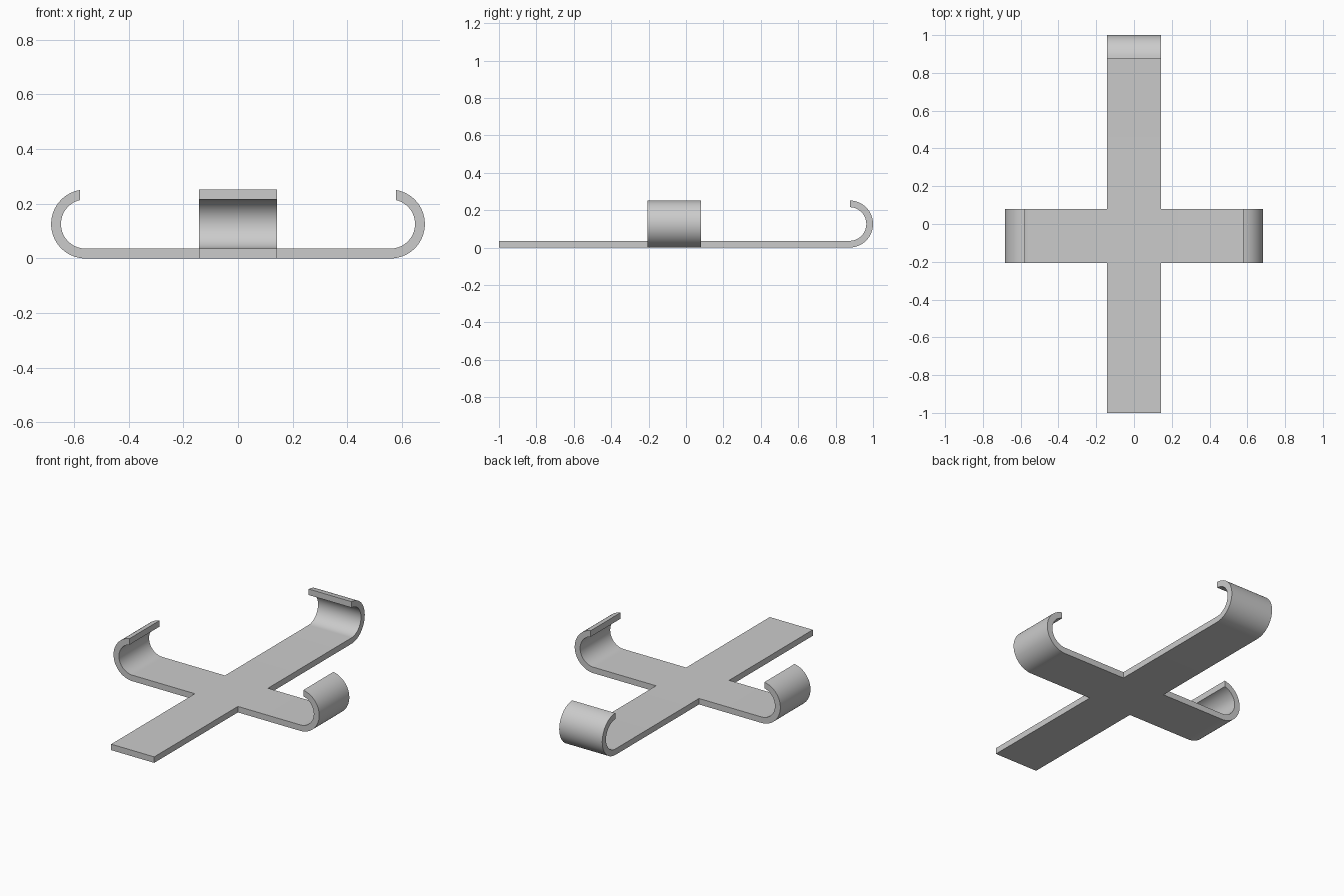
import bpy, bmesh, math
from mathutils import Vector

cube = bpy.data.objects.get("Cube")
if cube:
    bpy.data.objects.remove(cube, do_unlink=True)

HALF = 0.143      # half width of every strip
THICK = 0.036     # strip thickness
R = 0.126         # outer radius of the curled ends
CY = -0.0625      # y of the crossing
STEPS = 28

grey = bpy.data.materials.new("plain grey")
grey.use_nodes = True
colour = (0.6, 0.6, 0.6, 1)
grey.diffuse_color = colour
grey.node_tree.nodes["Principled BSDF"].inputs["Base Color"].default_value = colour


def hook_profile(reach, overhang):
    """Pairs of (outer, inner) points, as (distance, height), ending in an upright cut."""
    centre, inner = reach - R, R - THICK
    end_out = math.pi - math.asin(overhang / R)
    end_in = math.pi - math.asin(overhang / inner)
    pairs = [((HALF, 0), (HALF, THICK))]
    for i in range(STEPS + 1):
        t = i / STEPS
        pairs.append(tuple((centre + r * math.sin(a * t), R - r * math.cos(a * t))
                           for r, a in ((R, end_out), (inner, end_in))))
    return pairs


def add_arm(bm, direction, pairs):
    """Sweep a strip across its width along one direction from the crossing."""
    d = Vector(direction)
    side = Vector((-d.y, d.x, 0))
    origin = Vector((0, CY, 0))
    rings = []
    for outer, inner in pairs:
        corners = ((outer, -1), (outer, 1), (inner, 1), (inner, -1))
        rings.append([bm.verts.new(origin + d * p[0] + side * (s * HALF) + Vector((0, 0, p[1])))
                      for p, s in corners])
    for a, b in zip(rings, rings[1:]):
        for i in range(4):
            j = (i + 1) % 4
            bm.faces.new((a[i], a[j], b[j], b[i]))
    bm.faces.new(rings[-1])


bm = bmesh.new()

# Curled side arms and back arm, flat front arm
side_hook = hook_profile(0.684, 0.02)
add_arm(bm, (1, 0, 0), side_hook)
add_arm(bm, (-1, 0, 0), side_hook)
add_arm(bm, (0, 1, 0), hook_profile(1 - CY, 0.002))
front_reach = 1 + CY
add_arm(bm, (0, -1, 0), [((d, 0), (d, THICK)) for d in (HALF, front_reach)])

# Central square joining the four arms
for z in (0, THICK):
    bm.faces.new([bm.verts.new((x * HALF, CY + y * HALF, z))
                  for x, y in ((-1, -1), (1, -1), (1, 1), (-1, 1))])

bmesh.ops.remove_doubles(bm, verts=bm.verts, dist=0.0005)
bmesh.ops.recalc_face_normals(bm, faces=bm.faces)
mesh = bpy.data.meshes.new("cross_bracket")
bm.to_mesh(mesh)
bm.free()
mesh.materials.append(grey)
bracket = bpy.data.objects.new("cross_bracket", mesh)
bpy.context.collection.objects.link(bracket)

# Smooth curls with crisp strip edges
bpy.ops.object.select_all(action='DESELECT')
bracket.select_set(True)
bpy.context.view_layer.objects.active = bracket
bpy.ops.object.shade_smooth_by_angle(angle=math.radians(30))
